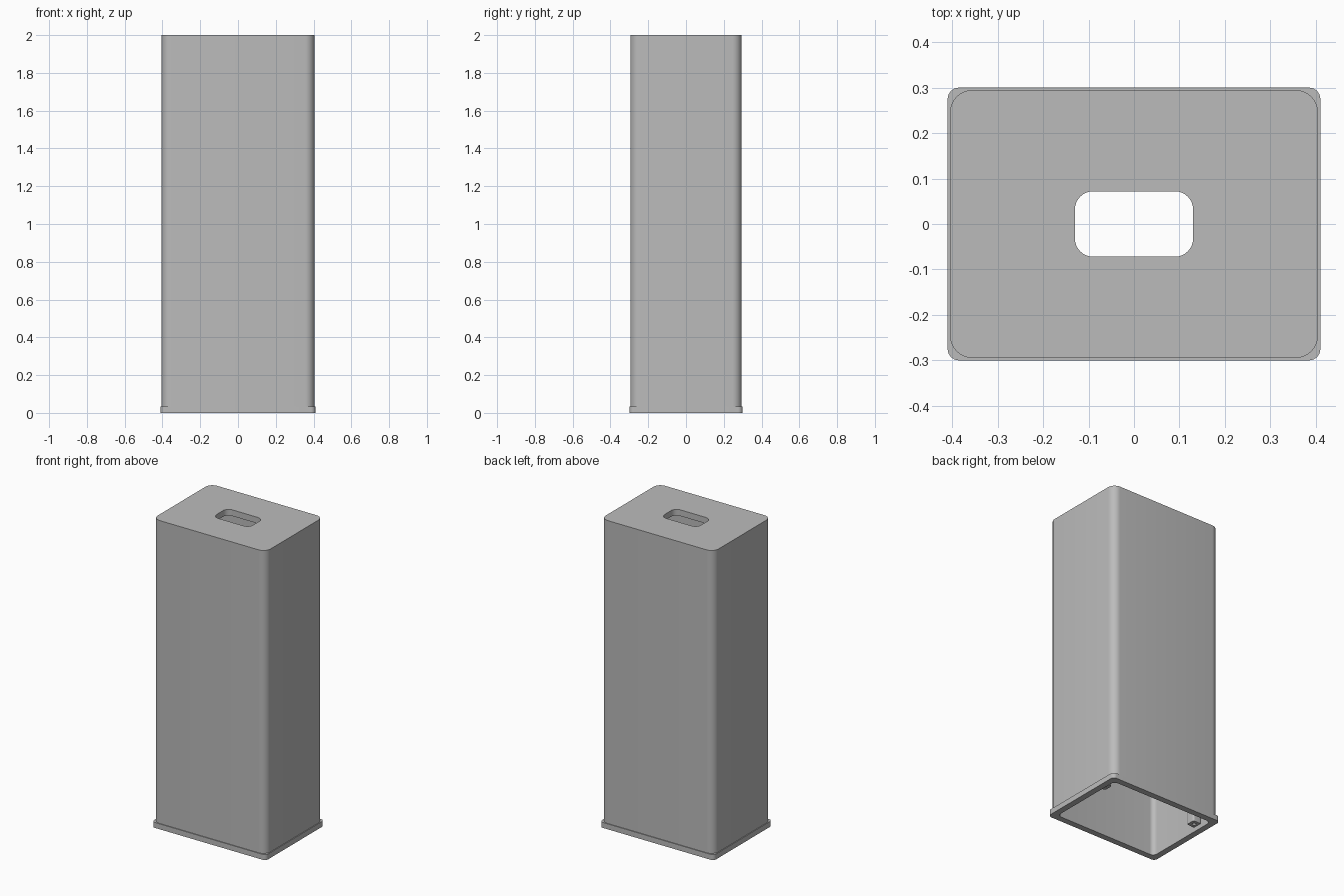
import bpy, bmesh
from math import cos, sin, pi

cube = bpy.data.objects.get("Cube")
if cube:
    bpy.data.objects.remove(cube, do_unlink=True)

grey = bpy.data.materials.new("plain grey")
grey.use_nodes = True
colour = (0.5, 0.5, 0.5, 1)
grey.diffuse_color = colour
grey.node_tree.nodes["Principled BSDF"].inputs["Base Color"].default_value = colour

SEG = 8


def rounded_ring(bm, hx, hy, r, z, cx=0, cy=0):
    """Ring of vertices around a rounded rectangle."""
    ring = []
    for corner, (sx, sy) in enumerate([(1, 1), (-1, 1), (-1, -1), (1, -1)]):
        for i in range(SEG + 1):
            a = (corner + i / SEG) * pi / 2
            x = cx + sx * (hx - r) + r * cos(a)
            y = cy + sy * (hy - r) + r * sin(a)
            ring.append(bm.verts.new((x, y, z)))
    return ring


def ring_solid(name, sections, centre=(0, 0)):
    """Bridge each section to the next, and the last back to the first."""
    bm = bmesh.new()
    rings = [rounded_ring(bm, *s, *centre) for s in sections]
    for a, b in zip(rings, rings[1:] + rings[:1]):
        for i in range(len(a)):
            j = (i + 1) % len(a)
            bm.faces.new((a[i], a[j], b[j], b[i]))
    bmesh.ops.recalc_face_normals(bm, faces=bm.faces)
    mesh = bpy.data.meshes.new(name)
    bm.to_mesh(mesh)
    bm.free()
    mesh.materials.append(grey)
    obj = bpy.data.objects.new(name, mesh)
    bpy.context.collection.objects.link(obj)
    bpy.ops.object.select_all(action='DESELECT')
    obj.select_set(True)
    bpy.context.view_layer.objects.active = obj
    bpy.ops.object.shade_smooth_by_angle(angle=pi / 6)
    return obj


# Hollow housing: half width, half depth, corner radius, height
ring_solid("housing", [
    (0.37, 0.26, 0.03, 0),         # opening in the underside
    (0.41, 0.30, 0.025, 0),        # base flange
    (0.41, 0.30, 0.025, 0.035),
    (0.405, 0.295, 0.05, 0.035),   # outer wall
    (0.405, 0.295, 0.05, 2),
    (0.13, 0.072, 0.04, 2),        # slot in the top
    (0.13, 0.072, 0.04, 1.96),
    (0.37, 0.26, 0.03, 1.96),      # ceiling, back down to the opening
])

# Screw posts on the inside of both side walls
for side, sx in (("left", 1), ("right", -1)):
    ring_solid(side + "_screw_post", [
        (0.011, 0.011, 0.0105, 0.03),
        (0.03, 0.03, 0.012, 0.03),
        (0.03, 0.03, 0.012, 0.3),
        (0.011, 0.011, 0.0105, 0.3),
    ], centre=(sx * 0.345, 0.14))
